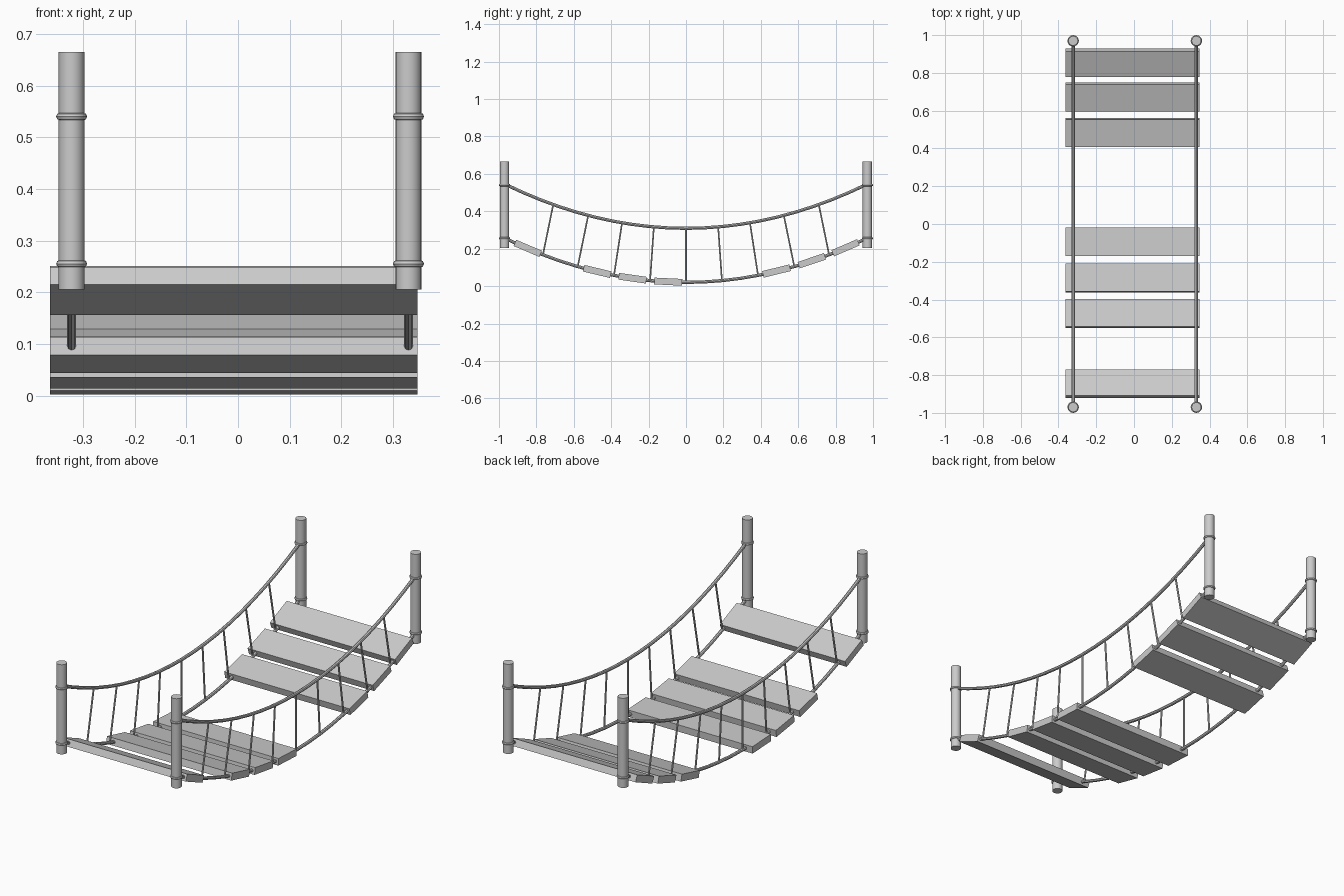
import bpy, math
from mathutils import Vector

if "Cube" in bpy.data.objects:
    bpy.data.objects.remove(bpy.data.objects["Cube"])

SAG = 0.237          # rise of the ropes from middle to posts
END = 0.97           # y of the posts
SIDES = {"left": -0.322, "right": 0.33}


def rope_z(y, low):
    return low + SAG * (y / END) ** 2


def smooth(ob):
    bpy.ops.object.select_all(action='DESELECT')
    ob.select_set(True)
    bpy.context.view_layer.objects.active = ob
    bpy.ops.object.shade_smooth_by_angle(angle=math.radians(40))


def tube(name, pts, radius, res=2):
    cu = bpy.data.curves.new(name, 'CURVE')
    cu.dimensions = '3D'
    cu.bevel_depth = radius
    cu.bevel_resolution = res
    cu.use_fill_caps = True
    sp = cu.splines.new('POLY')
    sp.points.add(len(pts) - 1)
    for p, c in zip(sp.points, pts):
        p.co = (*c, 1)
    ob = bpy.data.objects.new(name, cu)
    bpy.context.collection.objects.link(ob)
    bpy.ops.object.select_all(action='DESELECT')
    ob.select_set(True)
    bpy.context.view_layer.objects.active = ob
    bpy.ops.object.convert(target='MESH')
    smooth(bpy.context.object)


# posts with rope knots
for side, x in SIDES.items():
    for end, y in (("front", -END), ("back", END)):
        bpy.ops.mesh.primitive_cylinder_add(vertices=20, radius=0.025, depth=0.46,
                                            location=(x, y, 0.435))
        bpy.context.object.name = f"post_{end}_{side}"
        smooth(bpy.context.object)
        for level, z in (("lower", 0.255), ("upper", 0.54)):
            bpy.ops.mesh.primitive_torus_add(major_segments=20, minor_segments=8,
                                             major_radius=0.0225, minor_radius=0.0075,
                                             location=(x, y, z))
            bpy.context.object.name = f"post_ring_{level}_{end}_{side}"
            smooth(bpy.context.object)

# sagging ropes and the hangers between them
hangers = [(0, 0), (0.172, 0.192), (0.342, 0.385), (0.523, 0.579), (0.71, 0.765)]
for side, x in SIDES.items():
    for name, low in (("foot_rope", 0.02), ("hand_rope", 0.309)):
        ys = [END * (i / 10 - 1) for i in range(21)]
        tube(f"{name}_{side}", [(x, y, rope_z(y, low)) for y in ys], 0.0085)
    for i, (yt, yb) in enumerate(hangers):
        for s in ((1, -1) if i else (1,)):
            tube(f"hanger_{side}_{i * s}",
                 [(x, s * yb, rope_z(yb, 0.02)), (x, s * yt, rope_z(yt, 0.309))], 0.005, 1)

# planks, with missing ones leaving gaps
for i, y in enumerate((0.853, 0.673, 0.484, -0.095, -0.286, -0.475, -0.846)):
    slope = math.atan(2 * SAG * y / END ** 2)
    bpy.ops.mesh.primitive_cube_add(size=1, location=(-0.008, y, rope_z(y, 0.0215)),
                                    rotation=(slope, 0, 0))
    ob = bpy.context.object
    ob.name = f"plank_{i + 1}"
    ob.scale = (0.711, 0.149, 0.036)
